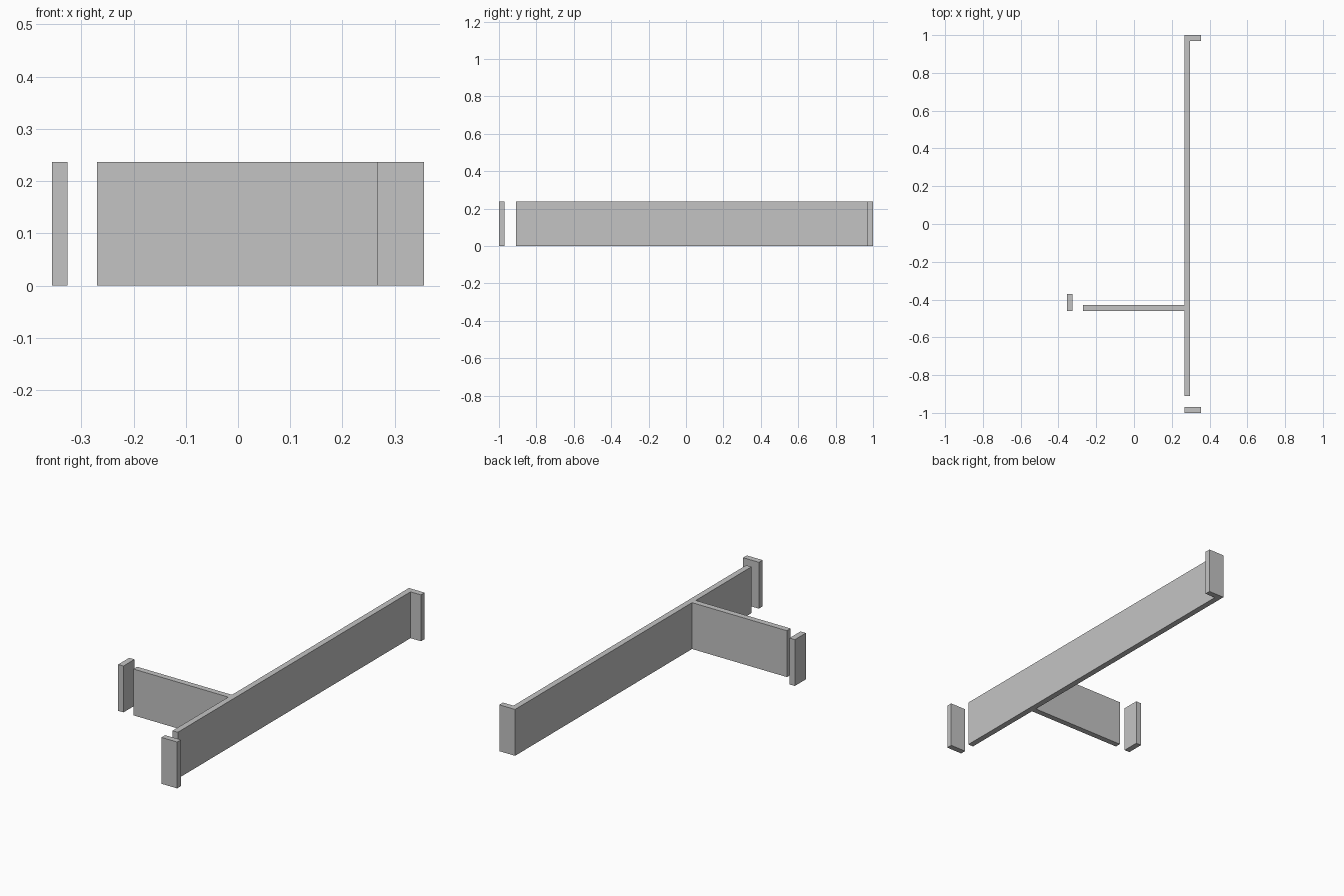
import bpy
import bmesh

if "Cube" in bpy.data.objects:
    bpy.data.objects.remove(bpy.data.objects["Cube"])

HEIGHT = 0.237   # wall height
T = 0.03         # wall thickness
X0, X1 = 0.267, 0.356    # inner face of the long wall, tip of the returns
XL = -0.356              # far left edge
YB = -0.46               # front face of the branch wall

grey = bpy.data.materials.new("wall grey")
grey.diffuse_color = (0.55, 0.55, 0.55, 1)
grey.use_nodes = True
grey.node_tree.nodes["Principled BSDF"].inputs["Base Color"].default_value = grey.diffuse_color


def prism(name, outline):
    """Extrude a plan outline from the floor to wall height."""
    bm = bmesh.new()
    base = bm.faces.new([bm.verts.new((x, y, 0)) for x, y in outline])
    top = bmesh.ops.extrude_face_region(bm, geom=[base], use_keep_orig=True)
    for v in top["geom"]:
        if isinstance(v, bmesh.types.BMVert):
            v.co.z = HEIGHT
    bmesh.ops.recalc_face_normals(bm, faces=bm.faces)
    mesh = bpy.data.meshes.new(name)
    bm.to_mesh(mesh)
    bm.free()
    mesh.materials.append(grey)
    obj = bpy.data.objects.new(name, mesh)
    bpy.context.collection.objects.link(obj)
    return obj


def block(name, xa, xb, ya, yb):
    return prism(name, [(xa, ya), (xb, ya), (xb, yb), (xa, yb)])


# Long wall with the back return and the side branch in one piece
prism("joined_walls", [
    (X0, -0.91), (X0 + T, -0.91), (X0 + T, 1 - T), (X1, 1 - T), (X1, 1),
    (X0, 1), (X0, YB + T), (-0.27, YB + T), (-0.27, YB), (X0, YB)])

# Free-standing stubs beyond the two door gaps
block("front_stub", X0, X1, -1, -1 + T)
block("left_stub", XL, XL + T, YB, -0.371)
